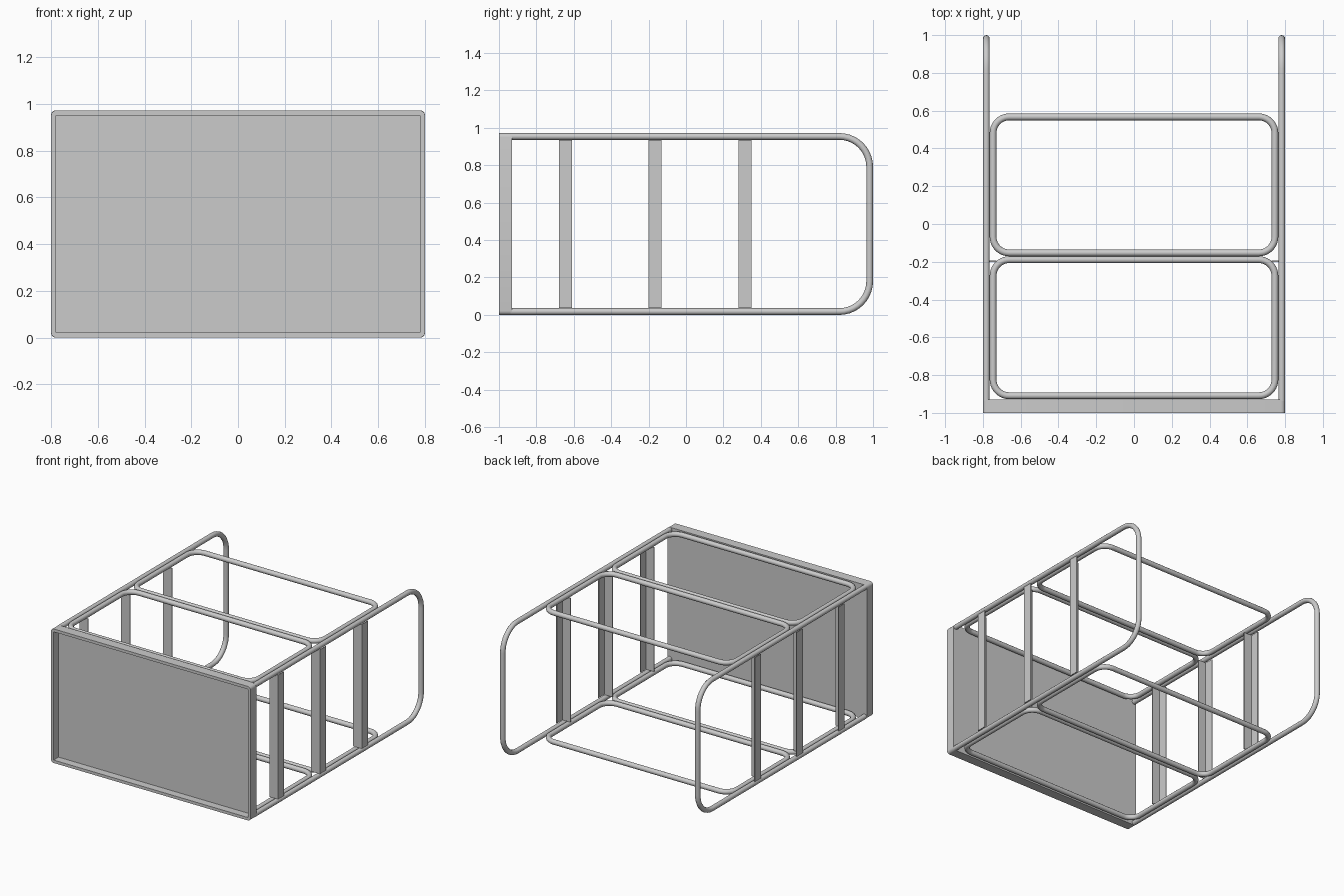
import bpy, bmesh
from math import pi, sin, cos
from mathutils import Vector

if "Cube" in bpy.data.objects:
    bpy.data.objects.remove(bpy.data.objects["Cube"])

R = 0.018                 # tube radius
X = 0.8 - R               # side rail centre
Z0, Z1 = R, 0.972 - R     # lower and upper tube centres


def smooth(ob):
    bpy.ops.object.select_all(action='DESELECT')
    ob.select_set(True)
    bpy.context.view_layer.objects.active = ob
    bpy.ops.object.shade_smooth_by_angle(angle=0.6)


def arc(cx, cy, r, start, n=10):
    return [(cx + r * cos(start + pi / 2 * i / n),
             cy + r * sin(start + pi / 2 * i / n)) for i in range(n + 1)]


def tube(name, pts, closed):
    cu = bpy.data.curves.new(name, 'CURVE')
    cu.dimensions = '3D'
    cu.bevel_depth = R
    cu.bevel_resolution = 4
    cu.use_fill_caps = not closed
    sp = cu.splines.new('POLY')
    sp.points.add(len(pts) - 1)
    for p, co in zip(sp.points, pts):
        p.co = (*co, 1)
    sp.use_cyclic_u = closed
    ob = bpy.data.objects.new(name, cu)
    bpy.context.collection.objects.link(ob)
    bpy.ops.object.select_all(action='DESELECT')
    ob.select_set(True)
    bpy.context.view_layer.objects.active = ob
    bpy.ops.object.convert(target='MESH')
    smooth(bpy.context.object)


def mesh_object(name, bm):
    bmesh.ops.recalc_face_normals(bm, faces=bm.faces)
    me = bpy.data.meshes.new(name)
    bm.to_mesh(me)
    bm.free()
    ob = bpy.data.objects.new(name, me)
    bpy.context.collection.objects.link(ob)
    return ob


# Side rails: U-shaped tubes, open at the front panel
CR = 0.162
for side, s in (("right", 1), ("left", -1)):
    y = 1 - R - CR
    path = [(-0.937, Z0)] + arc(y, Z0 + CR, CR, -pi / 2) \
        + arc(y, Z1 - CR, CR, 0) + [(-0.937, Z1)]
    tube(side + "_rail", [(s * X, a, b) for a, b in path], False)

# Four rounded rectangular hoops, two above and two below
HX, HR = 0.764 - R, 0.085
for level, z in (("lower", Z0), ("upper", Z1)):
    for place, ya, yb in (("front", -0.927, -0.171), ("back", -0.171, 0.585)):
        a, b, h = ya + R + HR, yb - R - HR, HX - HR
        path = arc(h, b, HR, 0) + arc(-h, b, HR, pi / 2) \
            + arc(-h, a, HR, pi) + arc(h, a, HR, 1.5 * pi)
        tube(f"{level}_{place}_hoop", [(u, v, z) for u, v in path], True)

# Upright angle bars: flange at the front, plate on the outside
T, W = 0.006, 0.07
for side, s in (("right", 1), ("left", -1)):
    for i, y in enumerate((-0.68, -0.2, 0.28)):
        prof = [(0.797, y), (0.797, y + W), (0.797 - T, y + W),
                (0.797 - T, y + T), (0.797 - W, y + T), (0.797 - W, y)]
        bm = bmesh.new()
        f = bm.faces.new([bm.verts.new((s * u, v, 2 * R)) for u, v in prof])
        top = bmesh.ops.extrude_face_region(bm, geom=[f])
        bmesh.ops.translate(bm, vec=(0, 0, Z1 - Z0 - 2 * R),
                            verts=[g for g in top['geom'] if isinstance(g, bmesh.types.BMVert)])
        mesh_object(f"{side}_upright_{i + 1}", bm)

# Front panel: shallow tray with a raised rim facing forward
bm = bmesh.new()
bmesh.ops.create_cube(bm, size=1)
for v in bm.verts:
    v.co = Vector((v.co.x * 1.6, -0.965 + v.co.y * 0.07, 0.486 + v.co.z * 0.972))
edges = [e for e in bm.edges if abs(e.verts[0].co.y - e.verts[1].co.y) > 0.01]
bmesh.ops.bevel(bm, geom=edges, offset=0.022, segments=5, profile=0.5, affect='EDGES')
bm.normal_update()
front = min(bm.faces, key=lambda f: f.calc_center_median().y)
bmesh.ops.inset_region(bm, faces=[front], thickness=0.021, use_even_offset=True)
ext = bmesh.ops.extrude_face_region(bm, geom=[front])
bmesh.ops.translate(bm, vec=(0, 0.056, 0),
                    verts=[g for g in ext['geom'] if isinstance(g, bmesh.types.BMVert)])
if front.is_valid:
    bmesh.ops.delete(bm, geom=[front], context='FACES_ONLY')
smooth(mesh_object("front_panel", bm))
